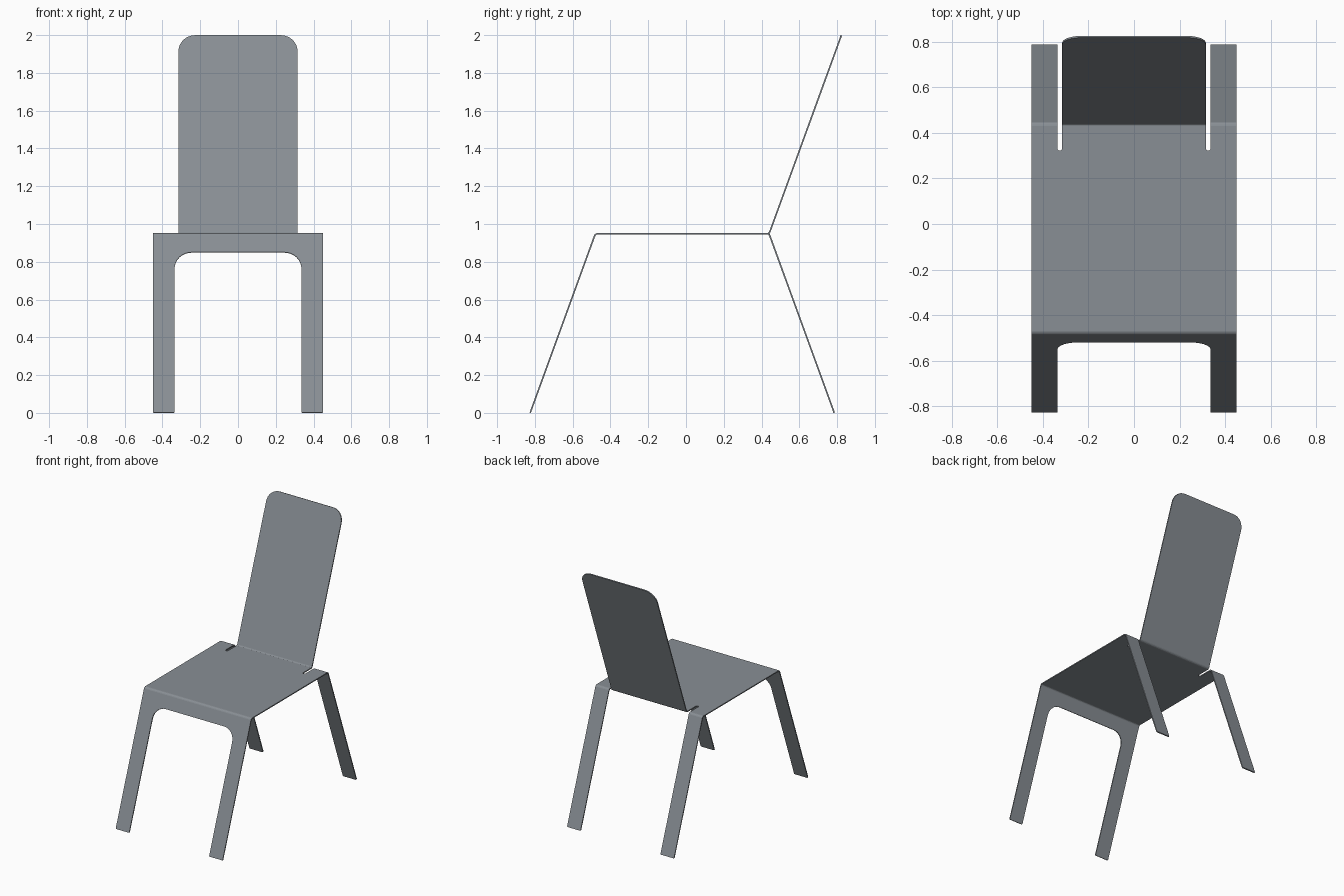
import bpy, bmesh, math
from mathutils import Vector

if "Cube" in bpy.data.objects:
    bpy.data.objects.remove(bpy.data.objects["Cube"])

TILT = math.radians(20)
FRONT, REAR, SEAT_Z = -0.48, 0.44, 0.948
W, LEG_IN, BACK_W = 0.45, 0.336, 0.315
DOWN = (SEAT_Z - 0.0015) / math.cos(TILT)
UP = (2.0 - 0.0015 - SEAT_Z) / math.cos(TILT)


def rounded(points, segs=8):
    """Outline with filleted corners; each point is (x, s) or (x, s, radius)."""
    out, n = [], len(points)
    for i, p in enumerate(points):
        c = Vector(p[:2])
        if len(p) == 2:
            out.append(c)
            continue
        a = (Vector(points[i - 1][:2]) - c).normalized()
        b = (Vector(points[(i + 1) % n][:2]) - c).normalized()
        r = p[2]
        centre = c + (a + b) * r          # all corners are right angles
        for k in range(segs + 1):
            t = k / segs * math.pi / 2
            out.append(centre - b * r * math.cos(t) - a * r * math.sin(t))
    return out


def panel(bm, points, y, z, dy, dz):
    """Lay a flat outline on a plane that starts at a fold line."""
    bm.faces.new([bm.verts.new((p.x, y + p.y * dy, z + p.y * dz))
                  for p in rounded(points)])


bm = bmesh.new()
s, c = math.sin(TILT), math.cos(TILT)

# seat with the two rear slits
slit = [(LEG_IN, REAR), (LEG_IN, 0.322, 0.01),
        (BACK_W, 0.322, 0.01), (BACK_W, REAR)]
seat = [(-W, FRONT), (W, FRONT), (W, REAR)] + slit
seat += [(-p[0],) + p[1:] for p in reversed(slit)] + [(-W, REAR)]
panel(bm, seat, 0, SEAT_Z, 1, 0)

# front apron and legs
half = [(W, 0), (W, DOWN, 0.006), (LEG_IN, DOWN, 0.006), (LEG_IN, 0.105, 0.09)]
front = half + [(-p[0],) + p[1:] for p in reversed(half)]
panel(bm, front, FRONT, SEAT_Z, -s, -c)

# rear legs
for side in (-1, 1):
    panel(bm, [(side * W, 0), (side * W, DOWN, 0.006),
               (side * LEG_IN, DOWN, 0.006), (side * LEG_IN, 0)],
          REAR, SEAT_Z, s, -c)

# backrest
panel(bm, [(BACK_W, 0), (BACK_W, UP, 0.09), (-BACK_W, UP, 0.09), (-BACK_W, 0)],
      REAR, SEAT_Z, s, c)

# join the panels along their folds
bmesh.ops.remove_doubles(bm, verts=bm.verts, dist=0.0005)
bmesh.ops.recalc_face_normals(bm, faces=bm.faces)
mesh = bpy.data.meshes.new("folded_chair_sheet")
bm.to_mesh(mesh)
bm.free()
chair = bpy.data.objects.new("folded_chair_sheet", mesh)
bpy.context.collection.objects.link(chair)

# dark blue-grey metal
metal = bpy.data.materials.new("dark_metal")
metal.diffuse_color = (0.25, 0.275, 0.30, 1)
metal.use_nodes = True
metal.node_tree.nodes["Principled BSDF"].inputs["Base Color"].default_value = metal.diffuse_color
mesh.materials.append(metal)

# soft bends, then sheet thickness
bend = chair.modifiers.new("bends", 'BEVEL')
bend.width, bend.segments = 0.01, 3
bend.limit_method, bend.angle_limit = 'ANGLE', math.radians(40)
thick = chair.modifiers.new("thickness", 'SOLIDIFY')
thick.thickness, thick.offset, thick.use_even_offset = 0.008, 0, True
